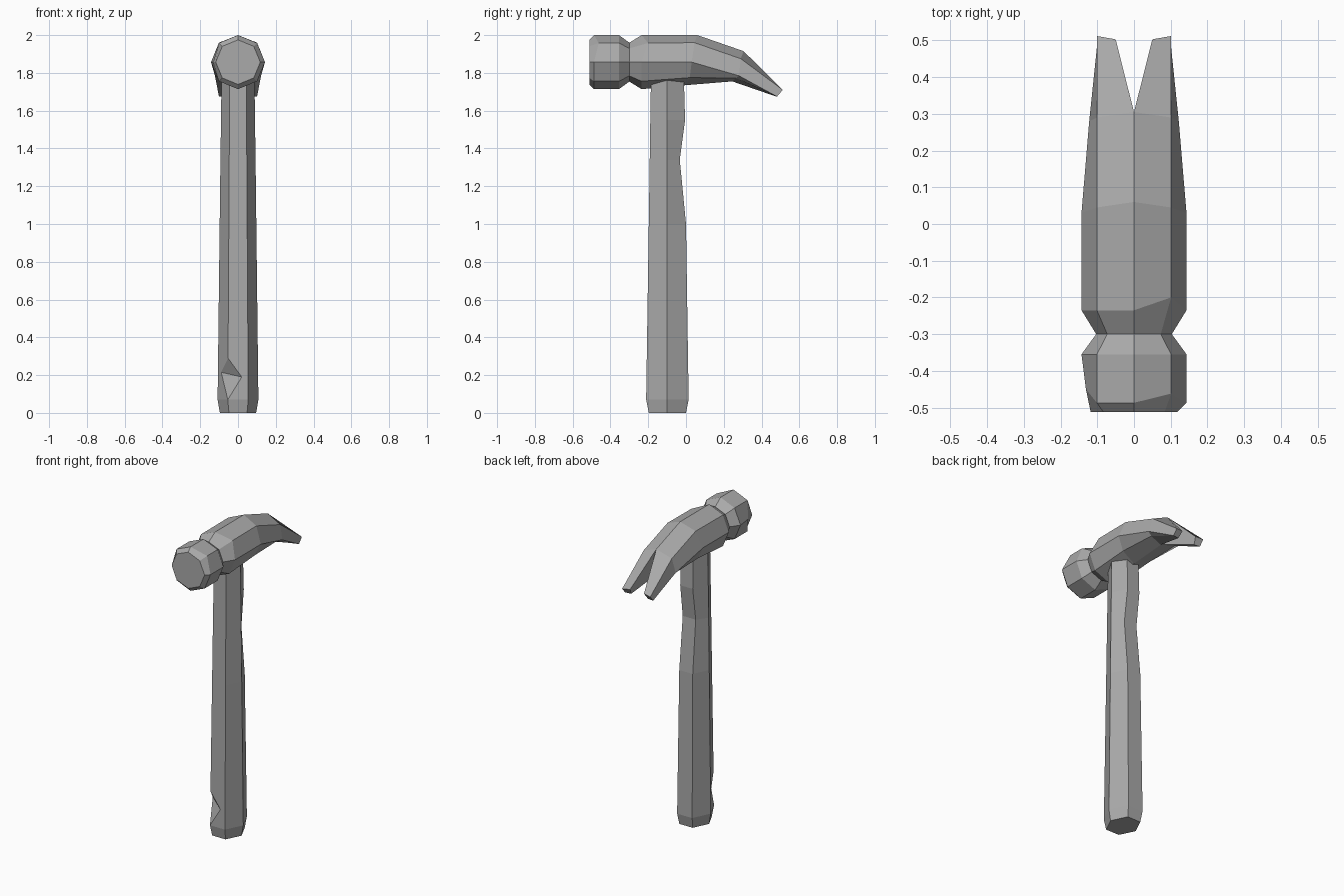
import bpy, bmesh
from math import sin, cos, pi
from mathutils import Vector

cube = bpy.data.objects.get("Cube")
if cube:
    bpy.data.objects.remove(cube)

grey = bpy.data.materials.new("plain_grey")
grey.use_nodes = True
colour = (0.4, 0.4, 0.4, 1)
grey.diffuse_color = colour
grey.node_tree.nodes["Principled BSDF"].inputs["Base Color"].default_value = colour


def finish(bm, name):
    bmesh.ops.recalc_face_normals(bm, faces=bm.faces)
    mesh = bpy.data.meshes.new(name)
    bm.to_mesh(mesh)
    bm.free()
    mesh.materials.append(grey)
    obj = bpy.data.objects.new(name, mesh)
    bpy.context.collection.objects.link(obj)
    return obj


def loft(bm, rings):
    """Join rings of points with quads; returns the vertex rings."""
    rows = [[bm.verts.new(p) for p in ring] for ring in rings]
    for a, b in zip(rows, rows[1:]):
        for i in range(len(a)):
            j = (i + 1) % len(a)
            bm.faces.new((a[i], a[j], b[j], b[i]))
    return rows


# Head: octagonal rings from striking face to body, starting at the top corner
MID = 1.857


def octagon(y, r):
    return [Vector((r * sin(k * pi / 4), y, MID + r * cos(k * pi / 4))) for k in range(8)]


def mirrored(half):
    """Full ring from the five points of its +x half."""
    return [Vector(p) for p in half] + [Vector((-x, y, z)) for x, y, z in half[3:0:-1]]


rings = [octagon(y, r) for y, r in (
    (-0.512, 0.118), (-0.487, 0.143), (-0.355, 0.143), (-0.30, 0.103), (-0.235, 0.143))]
rings[1][1].y = -0.462                      # worn corners
rings[1][6] = Vector((-0.131, -0.45, MID))
rings[4][1].y = -0.20
rings.append(mirrored([(0, 0.06, 2.0), (0.101, 0.045, 1.96), (0.143, 0.03, MID),
                       (0.101, 0.02, 1.775), (0, 0.0, 1.735)]))
rings.append(mirrored([(0, 0.305, 1.915), (0.101, 0.29, 1.875), (0.122, 0.28, 1.785),
                       (0.09, 0.265, 1.772), (0, 0.245, 1.755)]))

bm = bmesh.new()
rows = loft(bm, rings)
bm.faces.new(rows[0])

# Claw: two prongs growing from the last ring
root = rows[-1]
for side in (1, -1):
    top, upper, outer, lower, bottom = (root[(side * k) % 8] for k in range(5))
    it, ot, ob, ib = (bm.verts.new((side * x, y, z)) for x, y, z in (
        (0.05, 0.503, 1.715), (0.101, 0.512, 1.71), (0.101, 0.482, 1.675), (0.06, 0.477, 1.675)))
    for face in ((top, upper, ot, it), (upper, outer, ob, ot), (outer, lower, ob),
                 (lower, bottom, ib, ob), (bottom, top, it, ib), (it, ot, ob, ib)):
        bm.faces.new(face)
finish(bm, "hammer_head")

# Handle: tapering hexagon with a hollow in its back (height, half width, front y, back y)
bm = bmesh.new()
rows = loft(bm, [
    [(w, -0.1, z), (w / 2, back, z), (-w / 2, back, z),
     (-w, -0.1, z), (-w / 2, front, z), (w / 2, front, z)]
    for z, w, front, back in (
        (0, 0.096, -0.197, 0.0), (0.07, 0.108, -0.211, 0.014), (1.0, 0.097, -0.197, 0.0),
        (1.34, 0.093, -0.192, -0.033), (1.55, 0.09, -0.189, -0.005), (1.8, 0.087, -0.185, -0.012))])
bm.faces.new(rows[0])
bm.faces.new(rows[-1])

# Chip out of the front right edge near the foot
low, high = rows[1], rows[2]
bm.faces.remove(bm.faces.get((low[3], low[4], high[4], high[3])))
bm.faces.remove(bm.faces.get((low[4], low[5], high[5], high[4])))
a = low[4].co.lerp(high[4].co, 0.236)
tip = bm.verts.new(a)
on_side = bm.verts.new((-0.089, -0.132, 0.215))
on_front = bm.verts.new((0.02, -0.209, 0.19))
for face in ((low[4], low[5], high[5], high[4], tip, on_front),
             (low[3], low[4], on_side, tip, high[4], high[3]),
             (tip, on_side, on_front), (low[4], on_front, on_side)):
    bm.faces.new(face)
# Drop the replaced long edge
for edge in [e for e in bm.edges if not e.link_faces]:
    bm.edges.remove(edge)
finish(bm, "handle")
